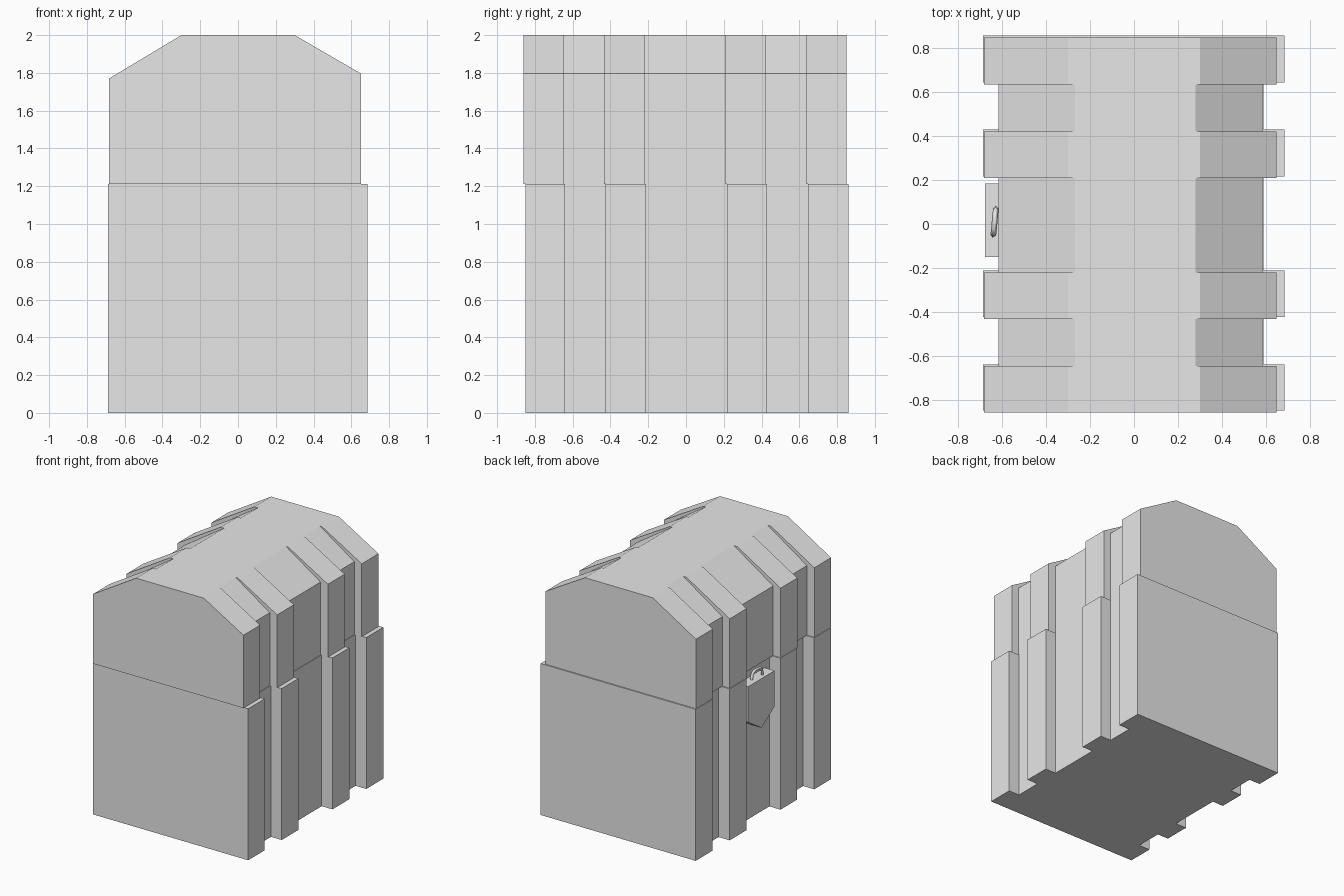
import bpy
import bmesh
from mathutils import Vector

default_cube = bpy.data.objects.get("Cube")
if default_cube:
    bpy.data.objects.remove(default_cube, do_unlink=True)

grey = bpy.data.materials.new("plain grey")
grey.use_nodes = True
grey.diffuse_color = (0.8, 0.8, 0.8, 1)
grey.node_tree.nodes["Principled BSDF"].inputs["Base Color"].default_value = (0.8, 0.8, 0.8, 1)


def prisms(name, parts):
    """One object from extrusions: each part is (axis vector, start, end, profile points)."""
    bm = bmesh.new()
    for start, push, points in parts:
        face = bm.faces.new([bm.verts.new(Vector(p) + Vector(start)) for p in points])
        grown = bmesh.ops.extrude_face_region(bm, geom=[face])["geom"]
        bmesh.ops.translate(bm, vec=push, verts=[g for g in grown if isinstance(g, bmesh.types.BMVert)])
    bmesh.ops.recalc_face_normals(bm, faces=bm.faces)
    mesh = bpy.data.meshes.new(name)
    bm.to_mesh(mesh)
    bm.free()
    mesh.materials.append(grey)
    obj = bpy.data.objects.new(name, mesh)
    bpy.context.collection.objects.link(obj)
    return obj


def along_y(y0, y1, profile):
    return ((0, y0, 0), (0, y1 - y0, 0), [(x, 0, z) for x, z in profile])


def cut(obj, cutter):
    cutter.hide_render = True
    mod = obj.modifiers.new("grooves", 'BOOLEAN')
    mod.operation = 'DIFFERENCE'
    mod.solver = 'EXACT'
    mod.object = cutter
    bpy.context.view_layer.objects.active = obj
    bpy.ops.object.modifier_apply(modifier=mod.name)
    bpy.data.objects.remove(cutter, do_unlink=True)


# Grooves between the four raised bands on each long side
grooves = [(-0.64, -0.425), (-0.213, 0.217), (0.43, 0.645)]
SEAM = 1.213

# Base box
base = prisms("chest_base", [along_y(-0.85, 0.86, [
    (-0.688, 0), (0.685, 0), (0.685, SEAM), (-0.688, SEAM)])])
cut(base, prisms("base_cutter", [
    along_y(a, b, [(s * 0.59, -1), (s, -1), (s, 2), (s * 0.59, 2)])
    for s in (-1, 1) for a, b in grooves]))

# Lid with sloped shoulders, slightly askew on the base
lid = prisms("chest_lid", [along_y(-0.86, 0.85, [
    (-0.683, SEAM), (0.65, SEAM), (0.65, 1.797), (0.3, 2), (-0.3, 2), (-0.683, 1.77)])])
right_groove = [(0.585, 1), (0.585, 1.797), (0.28, 2), (0.13, 2.1), (1, 2.1), (1, 1)]
left_groove = [(-0.618, 1), (-0.618, 1.77), (-0.27, 2), (-0.118, 2.1), (-1, 2.1), (-1, 1)]
cut(lid, prisms("lid_cutter", [
    along_y(a - 0.008, b - 0.008, groove)
    for groove in (right_groove, left_groove) for a, b in grooves]))

# Padlock body: pointed plate on the long side
prisms("lock_plate", [((-0.68, 0, 0), (0.1, 0, 0), [
    (0, 0.185, 1.135), (0, 0.185, 0.85), (0, 0.015, 0.74),
    (0, -0.15, 0.85), (0, -0.15, 1.135)])])

# Padlock shackle: thin square-section hoop
curve = bpy.data.curves.new("lock_shackle", 'CURVE')
curve.dimensions = '3D'
curve.bevel_depth = 0.013
curve.bevel_resolution = 0
curve.use_fill_caps = True
hoop = [(-0.63, 0.07, 1.12), (-0.63, 0.065, 1.175), (-0.633, 0.04, 1.197),
        (-0.638, -0.02, 1.197), (-0.641, -0.045, 1.175), (-0.642, -0.05, 1.12)]
spline = curve.splines.new('POLY')
spline.points.add(len(hoop) - 1)
for point, co in zip(spline.points, hoop):
    point.co = (*co, 1)
curve.materials.append(grey)
shackle = bpy.data.objects.new("lock_shackle", curve)
bpy.context.collection.objects.link(shackle)
